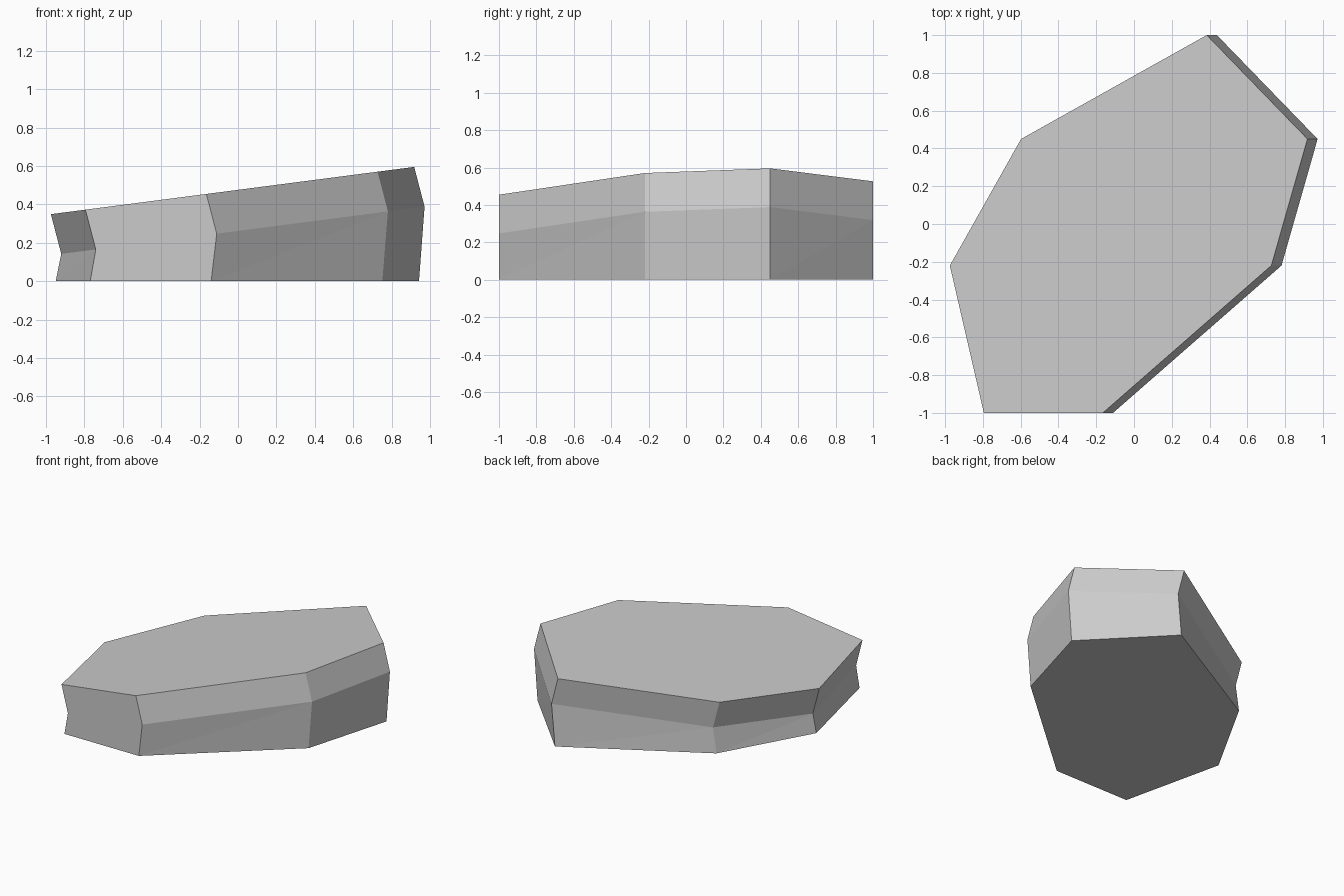
import bpy
import bmesh

cube = bpy.data.objects.get("Cube")
if cube:
    bpy.data.objects.remove(cube, do_unlink=True)

# Stone colour
stone = bpy.data.materials.new("stone_grey")
stone.use_nodes = True
grey = (0.6, 0.6, 0.6, 1)
stone.diffuse_color = grey
stone.node_tree.nodes["Principled BSDF"].inputs["Base Color"].default_value = grey

# Seven-sided plan of the slab, counter-clockwise
outline = [(-0.795, -1), (-0.165, -1), (0.727, -0.22), (0.918, 0.45),
           (0.385, 1), (-0.598, 0.45), (-0.975, -0.22)]


def slope(x):
    """Height of the tilted top at x."""
    return 0.476 + 0.13 * x


bm = bmesh.new()
# Rings: flat base, kinked waist, tilted top
base = [bm.verts.new((x + 0.025, y, 0)) for x, y in outline]
waist = [bm.verts.new((x + 0.054, y, slope(x) - 0.207)) for x, y in outline]
top = [bm.verts.new((x, y, slope(x))) for x, y in outline]

bm.faces.new(top)
bm.faces.new(base[::-1])
for i in range(len(outline)):
    j = (i + 1) % len(outline)
    # Upper band is planar; lower band folds along a diagonal
    bm.faces.new((waist[i], waist[j], top[j], top[i]))
    bm.faces.new((base[i], base[j], waist[j]))
    bm.faces.new((base[i], waist[j], waist[i]))

mesh = bpy.data.meshes.new("stone_slab")
bm.to_mesh(mesh)
bm.free()
mesh.materials.append(stone)
slab = bpy.data.objects.new("stone_slab", mesh)
bpy.context.collection.objects.link(slab)
